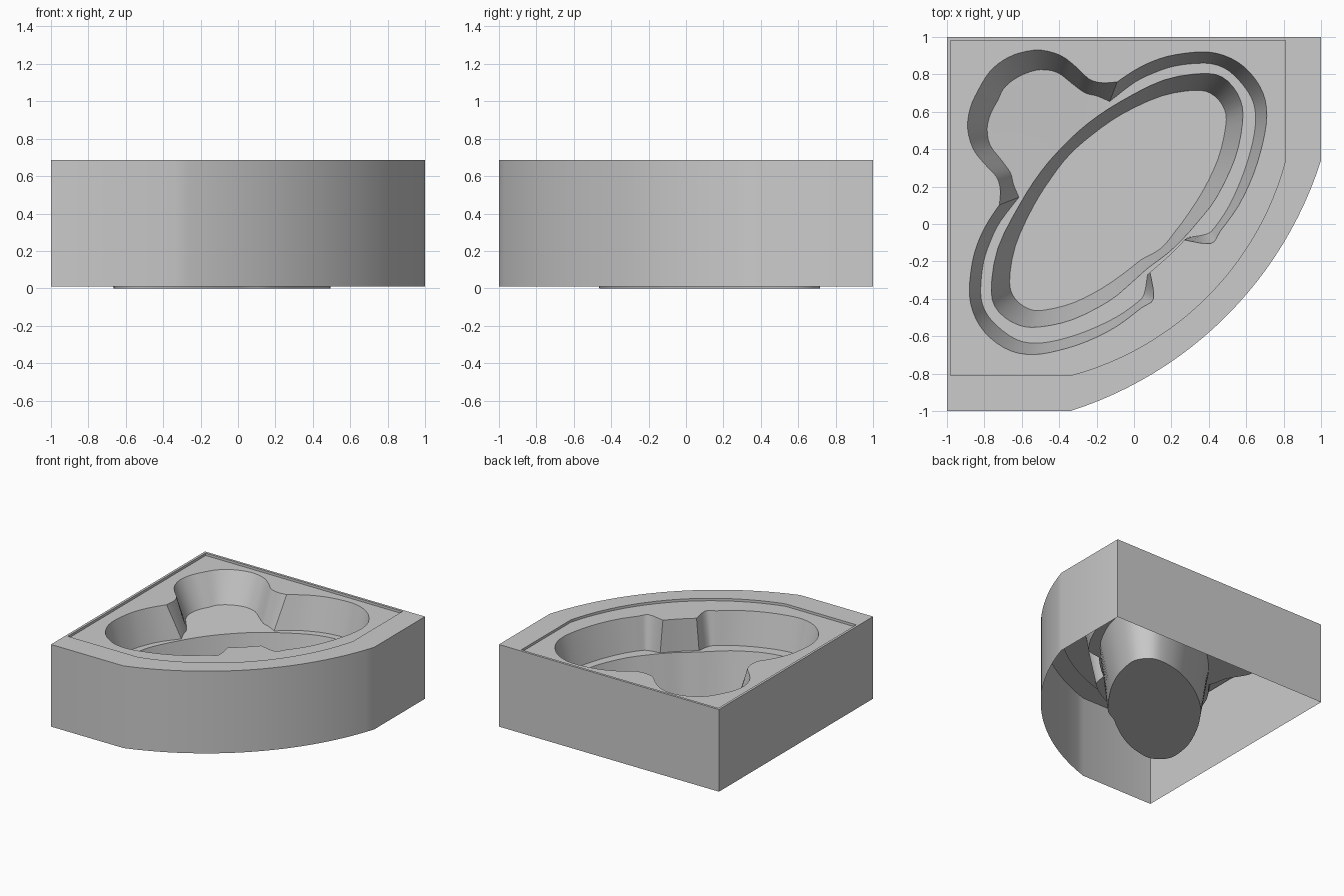
import bpy, bmesh, math
from mathutils import Vector

if "Cube" in bpy.data.objects:
    bpy.data.objects.remove(bpy.data.objects["Cube"])

RIM, DECK, LEDGE, FLOOR, BASE = 0.685, 0.665, 0.397, 0.0, 0.01

enamel = bpy.data.materials.new("grey enamel")
enamel.diffuse_color = (0.6, 0.6, 0.6, 1)
enamel.use_nodes = True
enamel.node_tree.nodes["Principled BSDF"].inputs["Base Color"].default_value = enamel.diffuse_color


def mirror(p, shift):
    """Reflect across the diagonal; the left arm sits slightly further in."""
    x, y = -p[1], -p[0]
    return (x + shift[0] * min(1, max(0, -x / 0.6)), y + shift[1])


def closed(half, shift):
    """Half outline, diagonal to diagonal, to a full loop."""
    return half + [mirror(p, shift) for p in reversed(half[1:-1])]


def spline(half, shift, corners=(), steps=3):
    """Smooth closed loop that stays sharp at the corner indices."""
    pts = [Vector(p) for p in closed(half, shift)]
    n = len(pts)
    sharp = set(corners) | {(n - c) % n for c in corners}
    out = []
    for i in range(n):
        j = (i + 1) % n
        b, c = pts[i], pts[j]
        a = b if i in sharp else pts[i - 1]
        d = c if j in sharp else pts[(j + 1) % n]
        for s in range(steps):
            t = s / steps
            q = 0.5 * (2 * b + (c - a) * t + (2 * a - 5 * b + 4 * c - d) * t * t
                       + (3 * b - a - 3 * c + d) * t ** 3)
            out.append((q.x, q.y))
    return out[::-1]


def corner_outline(back, side, bow, c, segs=24):
    """Square corner with a bowed front, counter-clockwise."""
    centre = Vector((-c, c))
    start = Vector((side, bow)) - centre
    a0 = math.atan2(start.y, start.x)
    a1 = -math.pi / 2 - a0
    r = start.length
    arc = [(centre.x + r * math.cos(a1 + (a0 - a1) * i / segs),
            centre.y + r * math.sin(a1 + (a0 - a1) * i / segs)) for i in range(segs + 1)]
    return [(-back, back), (-back, -side)] + arc + [(side, back)]


def add_loop(bm, pts, z):
    return [bm.verts.new((x, y, z)) for x, y in pts]


def bridge(bm, a, b):
    n = len(a)
    for i in range(n):
        j = (i + 1) % n
        bm.faces.new((a[i], a[j], b[j], b[i]))


def fill_between(bm, a, b):
    """Flat sheet between two loops, facing up."""
    edges = []
    for loop in (a, b):
        for i, v in enumerate(loop):
            w = loop[(i + 1) % len(loop)]
            edges.append(bm.edges.get((v, w)) or bm.edges.new((v, w)))
    res = bmesh.ops.triangle_fill(bm, use_beauty=True, edges=edges)
    for f in res["geom"]:
        if isinstance(f, bmesh.types.BMFace):
            f.normal_update()
            if f.normal.z < 0:
                f.normal_flip()


def finish(bm, name):
    mesh = bpy.data.meshes.new(name)
    bm.to_mesh(mesh)
    bm.free()
    mesh.materials.append(enamel)
    ob = bpy.data.objects.new(name, mesh)
    bpy.context.collection.objects.link(ob)
    bpy.ops.object.select_all(action='DESELECT')
    ob.select_set(True)
    bpy.context.view_layer.objects.active = ob
    bpy.ops.object.shade_smooth_by_angle(angle=math.radians(30))


# Half outlines, from the back lobe, along one arm, to the front pad
opening_half = [(-.775, .81), (-.70, .875), (-.61, .915), (-.50, .93), (-.39, .90),
                (-.31, .84), (-.24, .775), (-.17, .755), (-.09, .76),
                (0, .82), (.10, .87), (.22, .905), (.39, .92), (.52, .885),
                (.62, .81), (.69, .70), (.71, .58), (.69, .44), (.64, .27),
                (.56, .10), (.46, -.04), (.41, -.105), (.27, -.085), (.188, -.168)]
ledge_half = [(-.70, .72), (-.65, .767), (-.58, .805), (-.50, .825), (-.41, .81),
              (-.33, .75), (-.26, .70), (-.20, .685), (-.13, .655),
              (0, .755), (.10, .805), (.22, .845), (.38, .86), (.48, .835),
              (.56, .77), (.63, .67), (.65, .57), (.635, .44), (.585, .27),
              (.51, .10), (.43, -.02), (.385, -.055), (.285, -.072), (.19, -.171)]
tub_half = [(-.385, .41), (-.25, .535), (-.08, .65), (.16, .77), (.39, .805),
            (.50, .765), (.57, .66), (.58, .54), (.54, .35), (.44, .14),
            (.34, .01), (.265, -.075), (.178, -.158)]
floor_half = [(-.345, .37), (-.22, .48), (-.06, .59), (.15, .685), (.34, .715),
              (.43, .685), (.485, .61), (.49, .52), (.45, .35), (.37, .18),
              (.28, .04), (.22, -.04), (.145, -.13)]

opening = spline(opening_half, (.04, .012), (8, 22))
ledge = spline(ledge_half, (.04, .013), (8, 22))
tub_edge = spline(tub_half, (.042, .03))
tub_floor = spline(floor_half, (.05, .03))
outer = corner_outline(1.0, 1.0, 0.34, 0.966)
inner = corner_outline(0.98, 0.81, 0.34, 0.754)

# Outer skirt with the raised rim and its small inner step
bm = bmesh.new()
loops = [add_loop(bm, outer, BASE), add_loop(bm, outer, RIM),
         add_loop(bm, inner, RIM), add_loop(bm, inner, DECK)]
for a, b in zip(loops, loops[1:]):
    bridge(bm, a, b)
finish(bm, "skirt_and_rim")

# Recessed deck around the basin opening
bm = bmesh.new()
fill_between(bm, add_loop(bm, inner, DECK), add_loop(bm, opening, DECK))
finish(bm, "deck")

# Basin: upper wall, seat ledge, oval tub wall and floor
bm = bmesh.new()
top = add_loop(bm, opening, DECK)
seat = add_loop(bm, ledge, LEDGE)
edge = add_loop(bm, tub_edge, LEDGE)
low = add_loop(bm, tub_floor, FLOOR)
fill_between(bm, seat, edge)
# Seat rises gently toward the back corner
for v in seat:
    d = (v.co.y - v.co.x) / math.sqrt(2)
    v.co.z += 0.033 * min(1, max(0, (d - 0.55) / 0.45))
bridge(bm, top, seat)
bridge(bm, edge, low)
bm.faces.new(low)
finish(bm, "basin")
